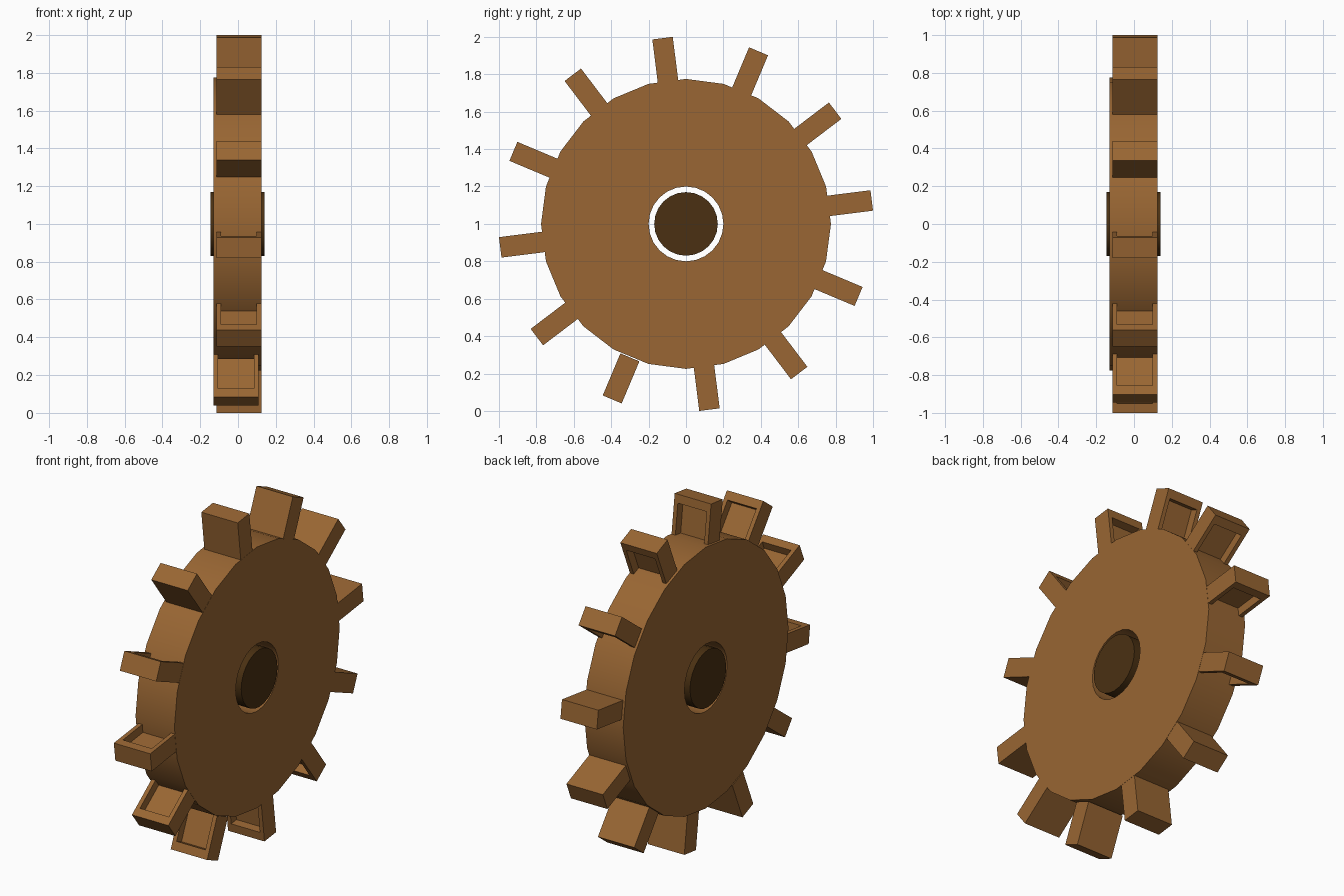
import bpy, bmesh, math

if "Cube" in bpy.data.objects:
    bpy.data.objects.remove(bpy.data.objects["Cube"])


def material(name, rgb):
    m = bpy.data.materials.new(name)
    m.diffuse_color = (*rgb, 1)
    m.use_nodes = True
    m.node_tree.nodes["Principled BSDF"].inputs["Base Color"].default_value = m.diffuse_color
    return m


WOOD = material("wood brown", (0.319, 0.133, 0.033))
DARK = material("dark axle brown", (0.069, 0.030, 0.006))
CZ = 1.0  # height of the wheel axis


def finish(bm, name, mat, smooth=False):
    bmesh.ops.recalc_face_normals(bm, faces=bm.faces)
    mesh = bpy.data.meshes.new(name)
    bm.to_mesh(mesh)
    bm.free()
    mesh.materials.append(mat)
    ob = bpy.data.objects.new(name, mesh)
    bpy.context.collection.objects.link(ob)
    if smooth:
        bpy.ops.object.select_all(action='DESELECT')
        ob.select_set(True)
        bpy.context.view_layer.objects.active = ob
        bpy.ops.object.shade_smooth_by_angle(angle=math.radians(30))
    return ob


def ring(bm, x, r, n):
    return [bm.verts.new((x, r * math.cos(2 * math.pi * i / n),
                          CZ + r * math.sin(2 * math.pi * i / n))) for i in range(n)]


def bridge(bm, a, b):
    n = len(a)
    for i in range(n):
        j = (i + 1) % n
        bm.faces.new((a[i], a[j], b[j], b[i]))


# Wheel: thick disc with a hole through the middle
bm = bmesh.new()
N = 24
loops = [ring(bm, x, r, N) for x, r in
         ((-0.13, 0.2), (-0.13, 0.775), (0.125, 0.775), (0.125, 0.2))]
for k in range(4):
    bridge(bm, loops[k], loops[(k + 1) % 4])
finish(bm, "wheel_disc", WOOD, smooth=True)

# Axle: dark cylinder floating in the hole
bm = bmesh.new()
a, b = ring(bm, -0.145, 0.17, 24), ring(bm, 0.14, 0.17, 24)
bridge(bm, a, b)
bm.faces.new(a)
bm.faces.new(b)
finish(bm, "axle", DARK, smooth=True)


# Bucket: paddle with a recess that is open towards the wheel
def bucket(name, angle, dx=0.0, dr=0.0):
    c, s = math.cos(angle), math.sin(angle)
    x0, x1, r0, r1 = -0.115 + dx, 0.124 + dx, 0.757 + dr, 1.001 + dr
    w, t, h, floor = 0.025, 0.05, 0.055, 0.005
    bm = bmesh.new()

    def quad(z, pts):
        return [bm.verts.new((x, r * c + z * s, CZ + r * s - z * c)) for x, r in pts]

    outer = [(x0, r0), (x0, r1), (x1, r1), (x1, r0)]
    inner = [(x0 + w, r0), (x0 + w, r1 - t), (x1 - w, r1 - t), (x1 - w, r0)]
    back, top = quad(-h, outer), quad(h, outer)
    lip, base = quad(h, inner), quad(floor, inner)
    bm.faces.new(back)
    bm.faces.new(base)
    for i in range(3):
        bm.faces.new((back[i], back[i + 1], top[i + 1], top[i]))
        bm.faces.new((lip[i], lip[i + 1], base[i + 1], base[i]))
        bm.faces.new((top[i], top[i + 1], lip[i + 1], lip[i]))
    bm.faces.new((back[0], top[0], lip[0], base[0], base[3], lip[3], top[3], back[3]))
    finish(bm, name, WOOD)


for k in range(12):
    loose = k == 8  # one bucket sits slightly loose
    bucket(f"bucket_{k + 1}", math.radians(7.2 + 30 * k),
           -0.015 if loose else 0, 0.017 if loose else 0)
